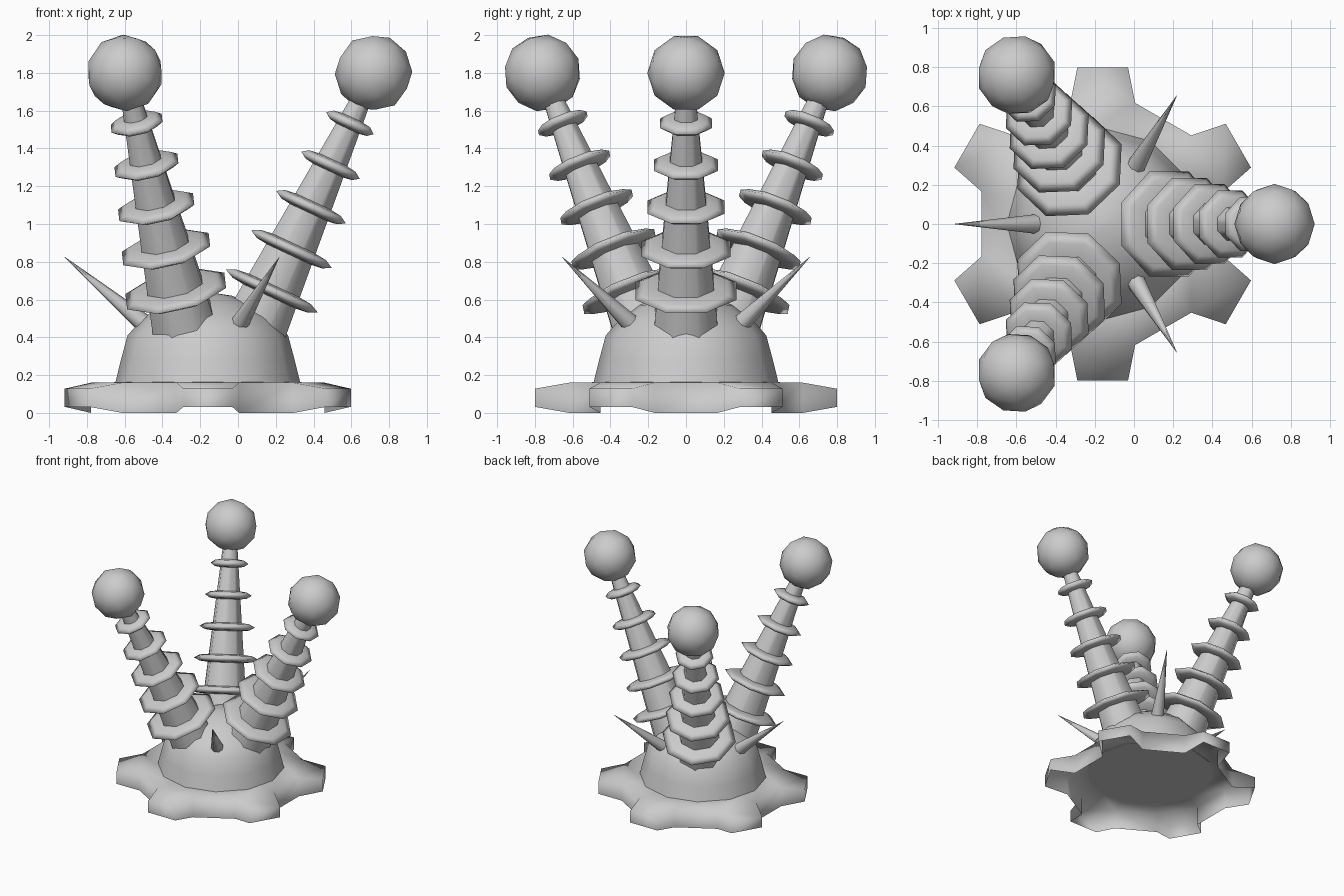
import bpy
import bmesh
from math import cos, sin, pi, radians
from mathutils import Matrix, Vector

if "Cube" in bpy.data.objects:
    bpy.data.objects.remove(bpy.data.objects["Cube"])

CENTRE = Vector((-0.16, 0, 0))
TILT = radians(25)


def finish(name, bm, matrix, angle):
    """Turn a bmesh into a placed, smoothly shaded object."""
    bmesh.ops.recalc_face_normals(bm, faces=bm.faces)
    mesh = bpy.data.meshes.new(name)
    bm.to_mesh(mesh)
    bm.free()
    obj = bpy.data.objects.new(name, mesh)
    bpy.context.collection.objects.link(obj)
    obj.matrix_world = matrix
    bpy.ops.object.select_all(action='DESELECT')
    obj.select_set(True)
    bpy.context.view_layer.objects.active = obj
    bpy.ops.object.shade_smooth_by_angle(angle=radians(angle))
    return obj


def skin(bm, loops):
    """Bridge loops of points with quads; return the rings and the bands of faces."""
    rings = [[bm.verts.new(p) for p in loop] for loop in loops]
    n = len(rings[0])
    bands = [[bm.faces.new((a[i], a[(i + 1) % n], b[(i + 1) % n], b[i])) for i in range(n)]
             for a, b in zip(rings, rings[1:])]
    return rings, bands


def lathe(name, profile, sides, matrix, angle=40, turn=0.0):
    """Revolve (radius, height) pairs with a given number of sides."""
    bm = bmesh.new()
    rings, _ = skin(bm, [[(r * cos(turn + 2 * pi * i / sides), r * sin(turn + 2 * pi * i / sides), z)
                          for i in range(sides)] for r, z in profile])
    bm.faces.new(rings[0])
    bm.faces.new(rings[-1])
    return finish(name, bm, matrix, angle)


def spoke(azimuth, radius, height, tilt):
    """Frame around the dome, leaning outward without spinning about its own axis."""
    return (Matrix.Translation(CENTRE) @ Matrix.Rotation(azimuth, 4, 'Z')
            @ Matrix.Translation((radius, 0, height)) @ Matrix.Rotation(tilt, 4, 'Y')
            @ Matrix.Rotation(-azimuth, 4, 'Z'))


# Hollow twelve-sided base flange, every other side drawn out into a tapered tooth
def flange_loop(radius, z):
    return [(radius * cos(a), radius * sin(a), z)
            for a in (radians(15 + 30 * i) for i in range(12))]


bm = bmesh.new()
_, bands = skin(bm, [flange_loop(0.64, 0), flange_loop(0.64, 0.16), flange_loop(0.47, 0.163)])
teeth = bmesh.ops.extrude_discrete_faces(bm, faces=bands[0][0::2])["faces"]
for tooth in teeth:
    middle = tooth.calc_center_median()
    outward = Vector((middle.x, middle.y, 0)).normalized()
    for v in tooth.verts:
        offset = v.co - middle
        offset.z *= 0.6
        side = offset - outward * offset.dot(outward)
        side.xy *= 0.78
        v.co = outward * 0.8 + side + Vector((0, 0, middle.z))
# The teeth are open underneath like the rest of the flange
undersides = [f for f in bm.faces if all(v.co.z < 0.05 for v in f.verts)]
bmesh.ops.delete(bm, geom=undersides, context='FACES')
finish("base_flange", bm, Matrix.Translation(CENTRE), 120)

# Domed body
lathe("dome_body", [(0.49, 0.158), (0.46, 0.28), (0.425, 0.41), (0.35, 0.495),
                    (0.25, 0.57), (0.13, 0.62), (0.02, 0.637)],
      12, Matrix.Translation(CENTRE))

# Three leaning stalks, each with five collars and a ball on top
EIGHTH = pi / 8
STALK_LENGTH = 1.71
APOTHEM = cos(EIGHTH)


def stalk_radius(s):
    return (0.19 - 0.137 * s / 1.55) / APOTHEM


for number, azimuth in enumerate((0, 2 * pi / 3, -2 * pi / 3), 1):
    frame = spoke(azimuth, 0.155, 0.25, TILT)
    lathe(f"stalk_{number}", [(stalk_radius(0), 0), (stalk_radius(1.6), 1.6)],
          8, frame, 60, EIGHTH)

    for k in range(5):
        s = 0.436 + 0.245 * k
        inner = stalk_radius(s) * 0.95
        outer = (0.268 - 0.0325 * k) / APOTHEM
        mid = inner + (outer - inner) * 0.6
        lathe(f"stalk_{number}_collar_{k + 1}",
              [(inner, s - 0.032), (mid, s - 0.024), (outer, s),
               (mid, s + 0.024), (inner, s + 0.032)],
              8, frame, 180, EIGHTH)

    bm = bmesh.new()
    bmesh.ops.create_icosphere(bm, subdivisions=2, radius=0.205)
    finish(f"stalk_{number}_ball", bm, frame @ Matrix.Translation((0, 0, STALK_LENGTH)), 60)

# Three spikes between the stalks
for number, azimuth in enumerate((pi, pi / 3, -pi / 3), 1):
    lathe(f"spike_{number}", [(0.05, 0), (0.001, 0.545)], 8,
          spoke(azimuth, 0.34, 0.475, radians(50)), 50)
